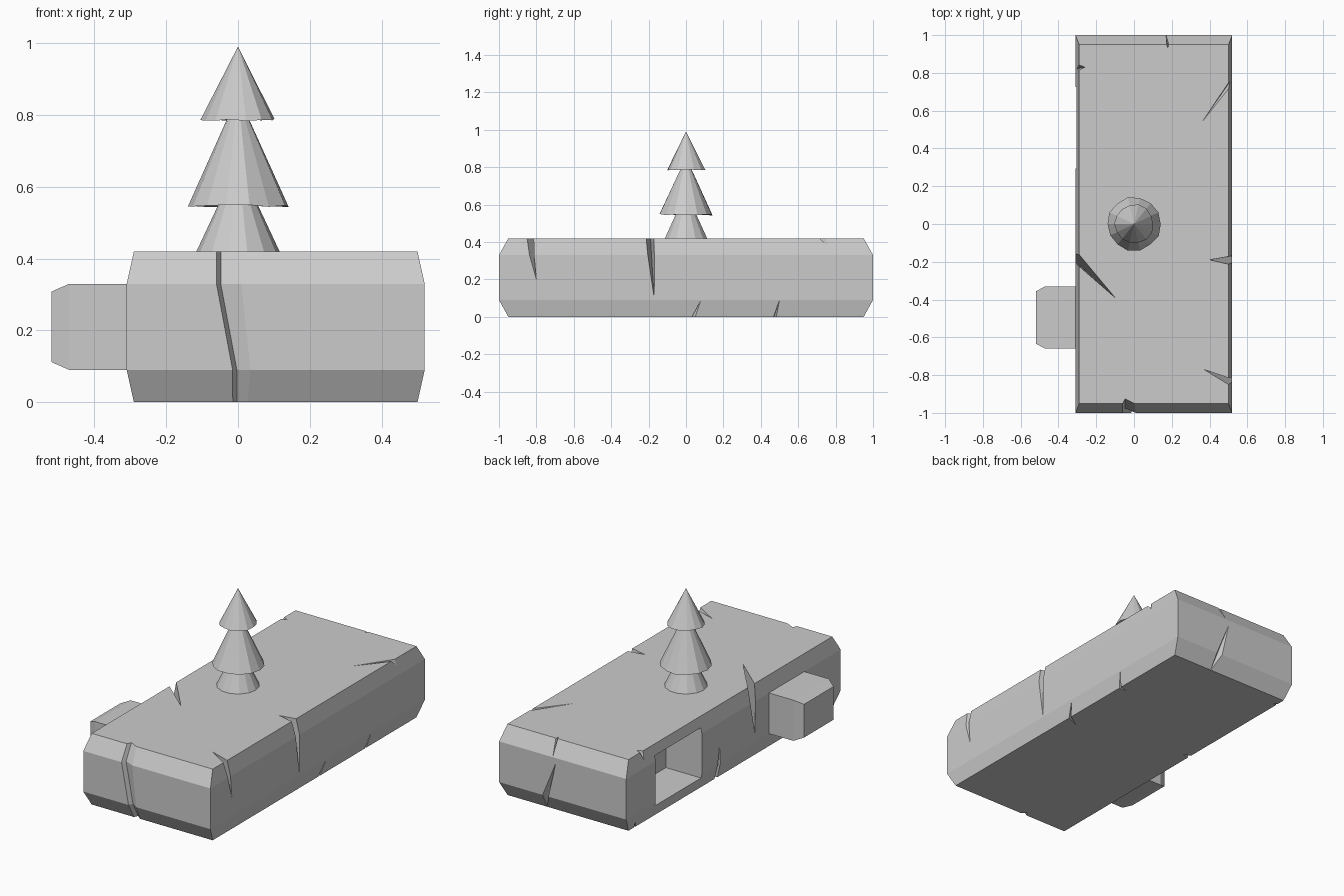
import bpy, bmesh, math, random
from mathutils import Vector

if "Cube" in bpy.data.objects:
    bpy.data.objects.remove(bpy.data.objects["Cube"])

random.seed(4)


def make_object(name, bm):
    bmesh.ops.recalc_face_normals(bm, faces=bm.faces)
    mesh = bpy.data.meshes.new(name)
    bm.to_mesh(mesh)
    bm.free()
    obj = bpy.data.objects.new(name, mesh)
    bpy.context.collection.objects.link(obj)
    return obj


def loft(bm, rings):
    """Skin closed rings of points and cap both ends."""
    vs = [[bm.verts.new(p) for p in ring] for ring in rings]
    n = len(vs[0])
    for a, b in zip(vs, vs[1:]):
        for i in range(n):
            bm.faces.new((a[i], a[(i + 1) % n], b[(i + 1) % n], b[i]))
    bm.faces.new(vs[0])
    bm.faces.new(vs[-1])


def rect_z(x0, x1, y, z):
    return [(x0, -y, z), (x1, -y, z), (x1, y, z), (x0, y, z)]


def rect_x(x, yc, zc, hy, hz):
    return [(x, yc - hy, zc - hz), (x, yc + hy, zc - hz),
            (x, yc + hy, zc + hz), (x, yc - hy, zc + hz)]


def cut(target, cutter):
    mod = target.modifiers.new("cut", 'BOOLEAN')
    mod.operation = 'DIFFERENCE'
    mod.solver = 'EXACT'
    mod.object = cutter
    cutter.hide_render = True
    bpy.context.view_layer.objects.active = target
    bpy.ops.object.modifier_apply(modifier=mod.name)
    bpy.data.objects.remove(cutter)


# Stone slab with chamfered rim
bm = bmesh.new()
loft(bm, [rect_z(-.29, .50, .95, 0), rect_z(-.31, .52, 1, .09),
          rect_z(-.31, .52, 1, .33), rect_z(-.29, .50, .95, .42)])
slab = make_object("slab", bm)

# Socket for the connecting peg
bm = bmesh.new()
loft(bm, [rect_x(-.40, .51, .213, .215, .148), rect_x(-.075, .51, .213, .215, .148)])
cut(slab, make_object("socket_cutter", bm))

# V-shaped cracks over the edges: two tips, then the two mouth corners
cracks = [
    ((.40, -.19, .42), (.52, -.17, .10), (.54, -.225, .44), (.54, -.165, .44)),
    ((.37, -.77, .42), (.52, -.80, .20), (.54, -.88, .44), (.54, -.83, .44)),
    ((.36, .54, .42), (.52, .77, .38), (.54, .75, .44), (.54, .81, .44)),
    ((-.10, -.39, .42), (-.31, -.20, .14), (-.33, -.19, .44), (-.33, -.11, .44)),
    ((-.26, .83, .42), (-.31, .82, .36), (-.33, .79, .44), (-.33, .87, .44)),
    ((.18, .93, .42), (.17, 1, .33), (.15, 1.0, .44), (.20, 1.0, .44)),
    ((.24, .95, 0), (.15, 1, .30), (.20, 1.03, .03), (.28, 1.03, .03)),
    ((-.25, .13, 0), (-.31, .13, .20), (-.33, .11, -.02), (-.33, .17, -.02)),
    ((-.27, .89, 0), (-.31, .90, .05), (-.33, .86, -.02), (-.33, .93, -.02)),
    ((.42, .00, 0), (.52, .08, .09), (.54, .04, -.02), (.54, .07, -.02)),
    ((.45, .47, 0), (.52, .50, .09), (.54, .46, -.02), (.54, .49, -.02)),
]
bm = bmesh.new()
for tips in cracks:
    v = [bm.verts.new(p) for p in tips]
    for a, b, c in ((0, 1, 2), (0, 3, 1), (0, 2, 3), (1, 3, 2)):
        bm.faces.new((v[a], v[b], v[c]))
cut(slab, make_object("crack_cutter", bm))

# Full-height groove in the front: z, left x, right x, front y, depth
bm = bmesh.new()
rings = []
for z, l, r, y in ((-.02, -.015, .027, -.94), (.09, -.015, .037, -1),
                   (.33, -.06, .012, -1), (.44, -.06, .004, -.94)):
    rings.append([(l, y - .06, z), (r, y - .06, z), (r, y - .001, z), (l + .012, y + .025, z), (l, y, z)])
loft(bm, rings)
cut(slab, make_object("groove_cutter", bm))

# Connecting peg with a chamfered tip
bm = bmesh.new()
loft(bm, [rect_x(-.30, -.495, .21, .165, .12), rect_x(-.47, -.495, .21, .165, .12),
          rect_x(-.52, -.495, .21, .138, .098)])
make_object("peg", bm)

# Three-tier fir tree, lathed with slightly uneven rims
bm = bmesh.new()
sides = 14
rings = []
for r, z, wobble in ((.123, .405, 0), (.055, .55, 0), (.142, .546, .004),
                     (.03, .79, 0), (.103, .786, .003), (.0005, .99, 0)):
    ring = []
    for i in range(sides):
        a = 2 * math.pi * i / sides
        rr = r + random.uniform(-wobble, wobble)
        ring.append((rr * math.cos(a), rr * math.sin(a), z + random.uniform(-wobble, wobble)))
    rings.append(ring)
loft(bm, rings)
make_object("fir_tree", bm)
